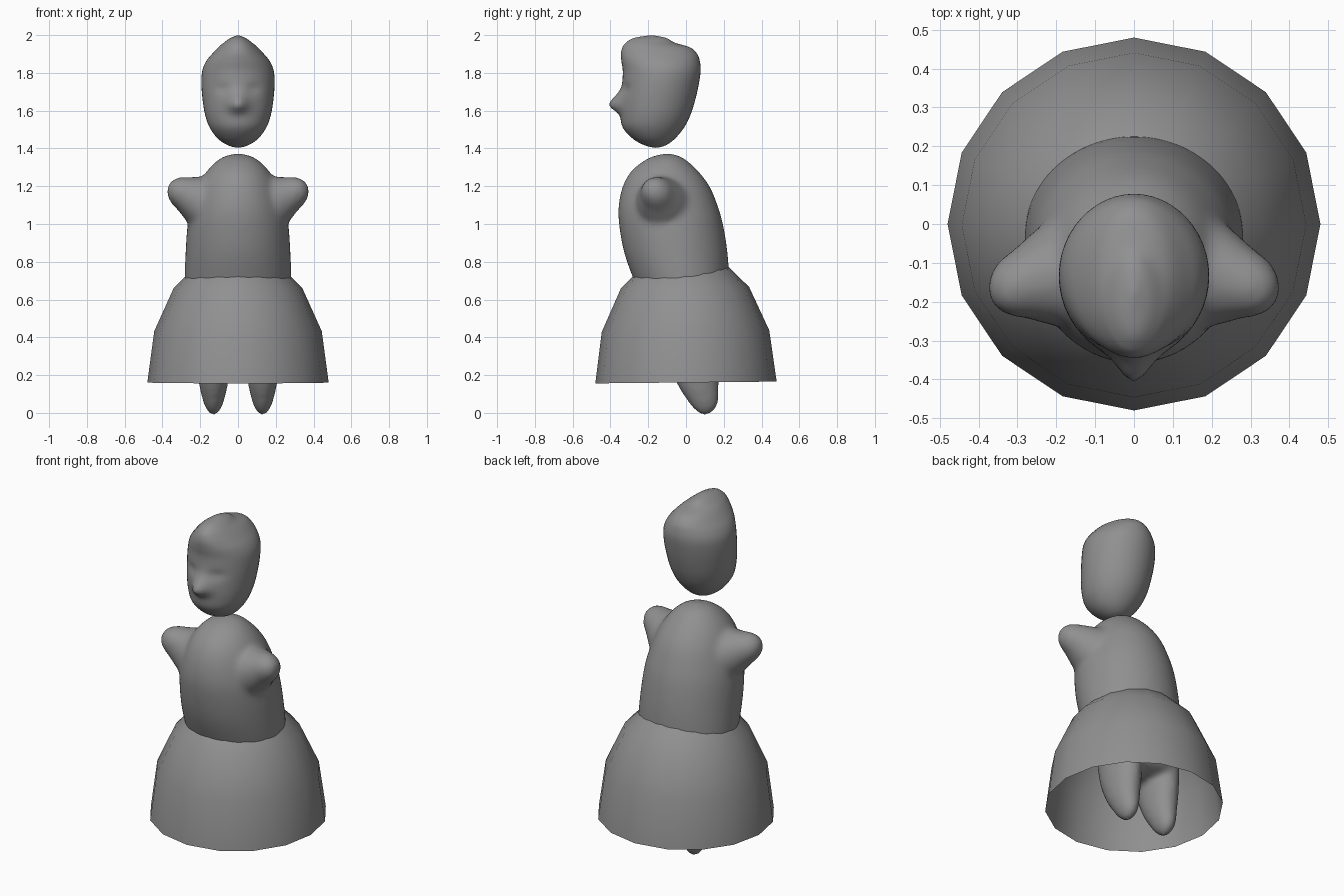
import bpy, bmesh, math
from mathutils import Vector

if "Cube" in bpy.data.objects:
    bpy.data.objects.remove(bpy.data.objects["Cube"])

SEG = 48
grey = bpy.data.materials.new("dark_grey")
grey.diffuse_color = (.28, .28, .28, 1)
grey.use_nodes = True
grey.node_tree.nodes["Principled BSDF"].inputs["Base Color"].default_value = grey.diffuse_color


def spline(rows, steps=5):
    """Catmull-Rom interpolation through the section rows."""
    pts = [Vector(r) for r in rows]
    out = []
    for i in range(len(pts) - 1):
        p0, p1 = pts[max(i - 1, 0)], pts[i]
        p2, p3 = pts[i + 1], pts[min(i + 2, len(pts) - 1)]
        for k in range(steps):
            t = k / steps
            out.append(0.5 * (2 * p1 + (p2 - p0) * t + (2 * p0 - 5 * p1 + 4 * p2 - p3) * t * t
                              + (3 * p1 - p0 - 3 * p2 + p3) * t ** 3))
    return out + [pts[-1]]


def loft(bm, rows, cx=0):
    """Closed oval loft; each row is (z, front y, back y, half width), poles first and last."""
    rows = spline(rows)
    rings = []
    for z, yf, yb, w in rows[1:-1]:
        ring = []
        for i in range(SEG):
            a = 2 * math.pi * i / SEG
            ring.append(bm.verts.new((cx + max(w, .002) * math.cos(a),
                                      (yf + yb) / 2 + (yb - yf) / 2 * math.sin(a), z)))
        rings.append(ring)
    for a, b in zip(rings, rings[1:]):
        for i in range(SEG):
            j = (i + 1) % SEG
            bm.faces.new((a[i], a[j], b[j], b[i]))
    for row, ring in ((rows[0], rings[0]), (rows[-1], rings[-1])):
        pole = bm.verts.new((cx, (row[1] + row[2]) / 2, row[0]))
        for i in range(SEG):
            bm.faces.new((pole, ring[i], ring[(i + 1) % SEG]))


def finish(bm, name):
    bmesh.ops.recalc_face_normals(bm, faces=bm.faces)
    for f in bm.faces:
        f.smooth = True
    me = bpy.data.meshes.new(name)
    bm.to_mesh(me)
    bm.free()
    me.materials.append(grey)
    ob = bpy.data.objects.new(name, me)
    bpy.context.collection.objects.link(ob)
    return ob


def soften(ob, iterations):
    sm = ob.modifiers.new("soften", 'SMOOTH')
    sm.factor = .5
    sm.iterations = iterations


# Head with a raised crest, nose and shallow eye sockets
bm = bmesh.new()
loft(bm, [(1.403, -.16, -.16, 0), (1.415, -.215, -.11, .05), (1.45, -.28, -.06, .105),
          (1.51, -.335, -.01, .15), (1.58, -.347, .025, .175), (1.66, -.345, .05, .188),
          (1.74, -.338, .068, .194), (1.81, -.335, .078, .19), (1.86, -.342, .074, .17),
          (1.90, -.345, .06, .138), (1.935, -.337, .022, .105), (1.96, -.318, -.06, .075),
          (1.985, -.275, -.105, .04), (2.0, -.18, -.18, 0)])
for v in bm.verts:
    x, y, z = v.co
    if y < -.13:
        dz = z - 1.63
        nose = math.exp(-(x / .045) ** 2 - (dz / (.058 if dz > 0 else .035)) ** 2)
        eye = math.exp(-((abs(x) - .08) / .032) ** 2 - ((z - 1.715) / .025) ** 2)
        v.co.y += .014 * eye - .066 * nose
head = finish(bm, "head")
soften(head, 2)

# Body: torso, two arm stubs and two legs blended into one skin
bm = bmesh.new()
loft(bm, [(1.374, -.1, -.1, 0), (1.366, -.15, -.05, .05), (1.34, -.215, 0, .105),
          (1.28, -.29, .065, .165), (1.2, -.335, .125, .21), (1.1, -.357, .167, .245),
          (1.0, -.355, .196, .267), (.85, -.328, .22, .278), (.7, -.275, .228, .281),
          (.55, -.21, .225, .27), (.42, -.14, .212, .24), (.34, -.07, .19, .18),
          (.3, .06, .06, 0)])
for s in (-1, 1):
    loft(bm, [(.52, .04, .04, 0), (.46, -.1, .17, .09), (.3, -.1, .185, .092),
              (.16, -.052, .174, .078), (.06, .01, .172, .055), (.01, .05, .15, .033),
              (-.02, .1, .1, 0)], cx=s * .13)
    for x, y, z, r in ((.14, -.12, 1.10, .155), (.18, -.13, 1.115, .137), (.22, -.14, 1.135, .117),
                       (.255, -.147, 1.15, .1), (.285, -.155, 1.163, .088), (.302, -.163, 1.172, .077)):
        ret = bmesh.ops.create_icosphere(bm, subdivisions=3, radius=r)
        bmesh.ops.translate(bm, verts=ret["verts"], vec=(s * x, y, z))
body = finish(bm, "body")
rm = body.modifiers.new("blend", 'REMESH')
rm.mode = 'VOXEL'
rm.voxel_size = .014
rm.use_smooth_shade = True
soften(body, 16)

# Skirt: upper half of a 16-sided stretched sphere, open below
bm = bmesh.new()
bmesh.ops.create_uvsphere(bm, u_segments=16, v_segments=8, radius=1)
bmesh.ops.delete(bm, geom=[v for v in bm.verts if v.co.z < -.01], context='VERTS')
bmesh.ops.scale(bm, verts=bm.verts, vec=(.48, .48, .71))
skirt = finish(bm, "skirt")
skirt.location.z = .161
skirt.rotation_euler.x = .01
